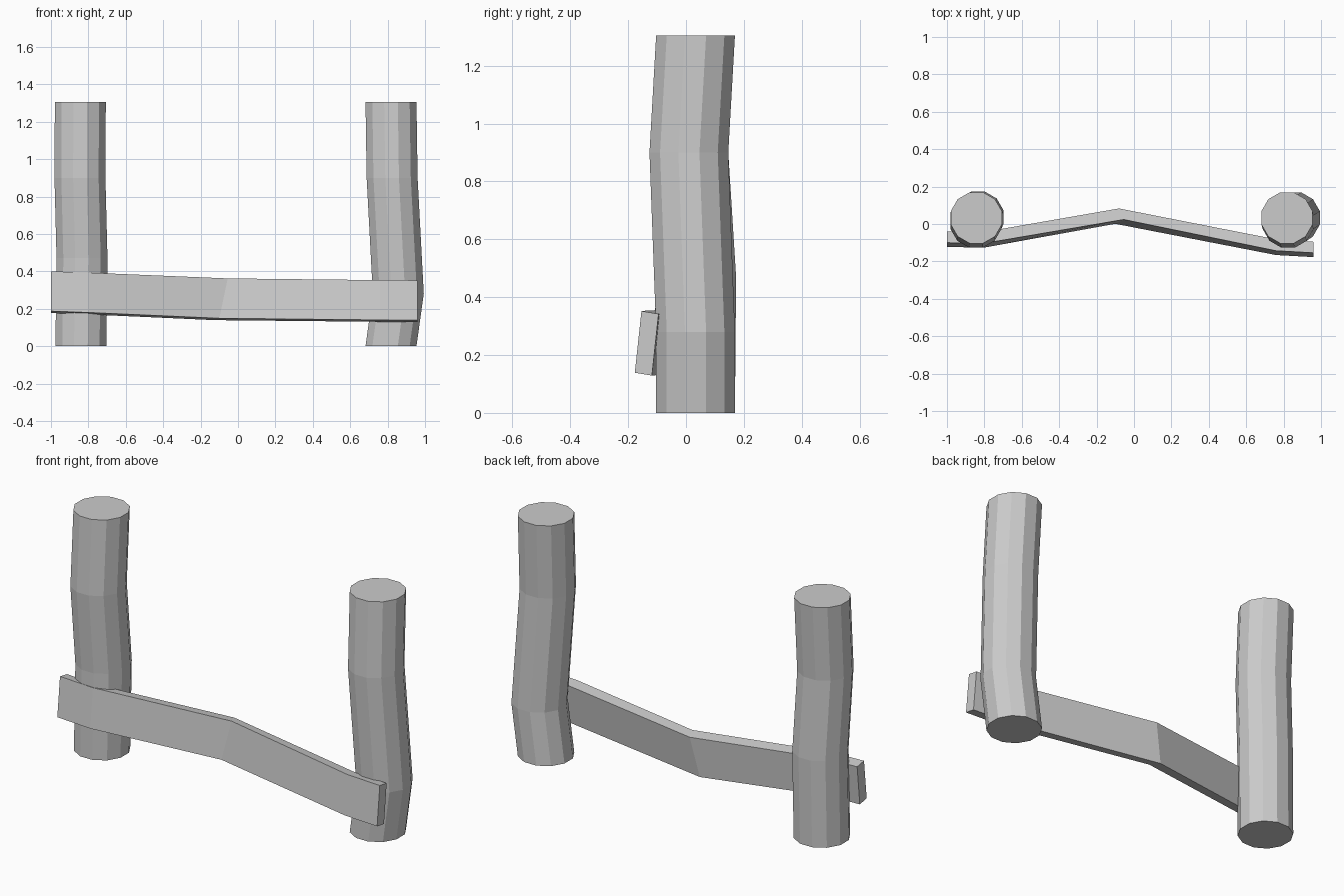
import bpy, bmesh
from math import sin, cos, pi, radians

if "Cube" in bpy.data.objects:
    bpy.data.objects.remove(bpy.data.objects["Cube"])


def loft(name, rings):
    """Skin a list of matching closed rings and cap both ends."""
    bm = bmesh.new()
    loops = [[bm.verts.new(p) for p in ring] for ring in rings]
    n = len(loops[0])
    for a, b in zip(loops, loops[1:]):
        for i in range(n):
            j = (i + 1) % n
            bm.faces.new((a[i], a[j], b[j], b[i]))
    bm.faces.new(loops[0])
    bm.faces.new(loops[-1])
    bmesh.ops.recalc_face_normals(bm, faces=bm.faces)
    mesh = bpy.data.meshes.new(name)
    bm.to_mesh(mesh)
    bm.free()
    obj = bpy.data.objects.new(name, mesh)
    bpy.context.collection.objects.link(obj)
    return obj


def post(name, centres, radius=0.141, sides=12, turn=radians(15)):
    rings = [[(x + radius * cos(turn + 2 * pi * i / sides),
               y + radius * sin(turn + 2 * pi * i / sides), z)
              for i in range(sides)] for x, y, z in centres]
    return loft(name, rings)


# Crooked log posts
post("left_post", [(-0.84, 0.033, 0), (-0.834, 0.037, 0.47),
                   (-0.845, 0.01, 0.9), (-0.843, 0.033, 1.305)])
post("right_post", [(0.818, 0.033, 0), (0.857, 0.033, 0.28),
                    (0.824, 0.01, 0.9), (0.818, 0.033, 1.305)])

# Bent, tilted plank: front top edge, plus x shifts for the back and bottom
stations = [((-1.0, -0.10, 0.40), 0.0, 0.0),
            ((-0.80, -0.103, 0.393), -0.01, 0.0),
            ((-0.055, 0.024, 0.362), -0.025, -0.045),
            ((0.76, -0.143, 0.353), 0.01, 0.0),
            ((0.96, -0.154, 0.352), 0.0, 0.0)]
rings = []
for (x, y, z), back, low in stations:
    rings.append([(x, y, z),
                  (x + back, y + 0.059, z - 0.01),
                  (x + back + low, y + 0.036, z - 0.223),
                  (x + low, y - 0.023, z - 0.213)])
loft("cross_plank", rings)
